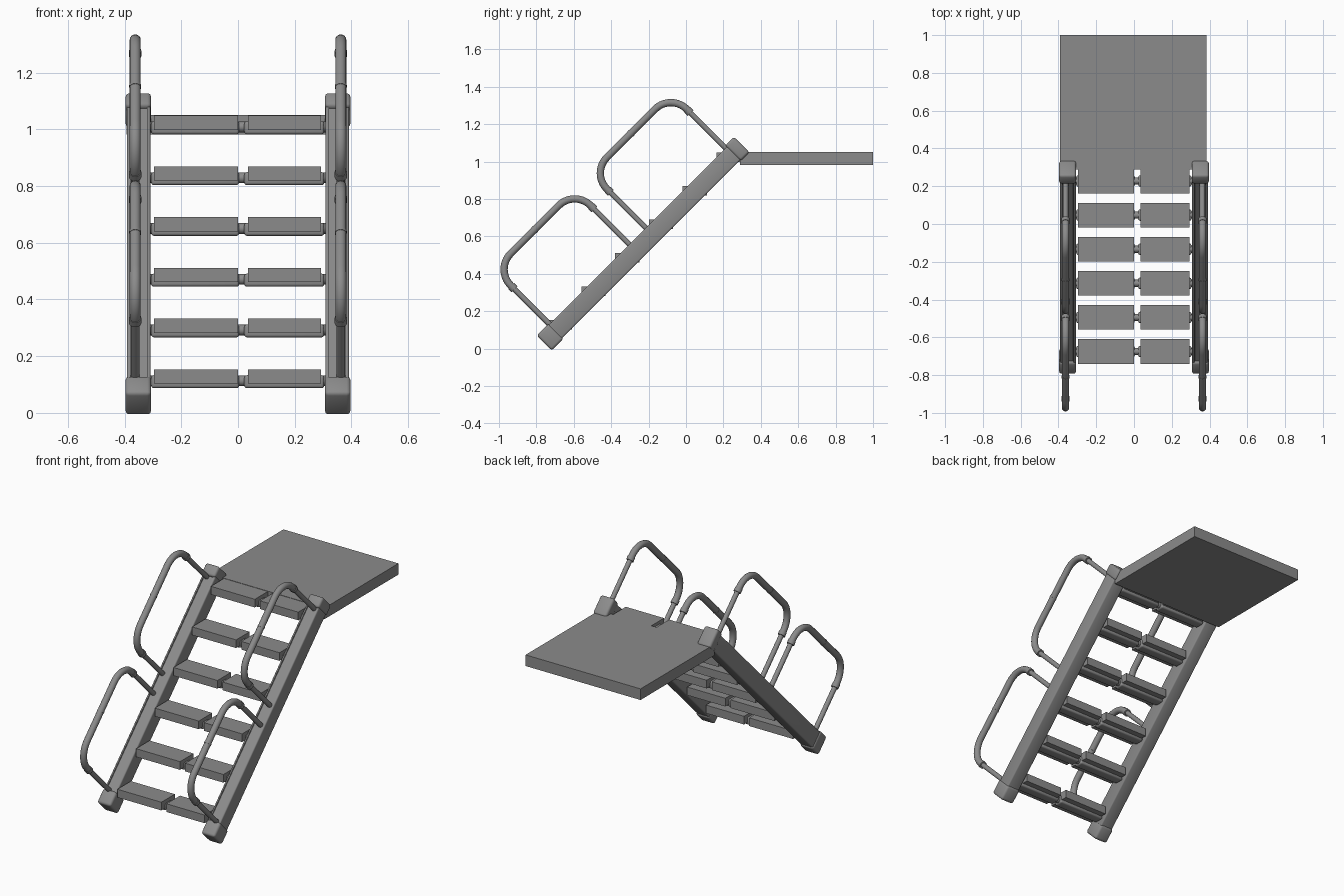
import bpy, bmesh, math
from mathutils import Matrix, Vector

cube = bpy.data.objects.get("Cube")
if cube:
    bpy.data.objects.remove(cube, do_unlink=True)

grey = bpy.data.materials.new("metal_grey")
grey.use_nodes = True
tone = (0.26, 0.26, 0.26, 1)
grey.diffuse_color = tone
grey.node_tree.nodes["Principled BSDF"].inputs["Base Color"].default_value = tone

FLAT = Matrix.Identity(4)
SLOPE = Matrix.Rotation(math.radians(45), 4, 'X')  # y runs up the stair, z away from it


def finish(bm, name, matrix=FLAT, smooth=False):
    bmesh.ops.recalc_face_normals(bm, faces=bm.faces)
    bm.transform(matrix)
    mesh = bpy.data.meshes.new(name)
    bm.to_mesh(mesh)
    bm.free()
    mesh.materials.append(grey)
    obj = bpy.data.objects.new(name, mesh)
    bpy.context.collection.objects.link(obj)
    if smooth:
        bpy.ops.object.select_all(action='DESELECT')
        obj.select_set(True)
        bpy.context.view_layer.objects.active = obj
        bpy.ops.object.shade_smooth_by_angle(angle=math.radians(40))
    return obj


def box(name, x, y, z, matrix=FLAT, bevel=0.0, groove=False):
    bm = bmesh.new()
    bmesh.ops.create_cube(bm, size=1)
    for v in bm.verts:
        for axis, (low, high) in enumerate((x, y, z)):
            v.co[axis] = low if v.co[axis] < 0 else high
    if bevel:
        bmesh.ops.bevel(bm, geom=bm.edges[:], offset=bevel, segments=3,
                        profile=0.5, affect='EDGES')
    if groove:
        # shallow channel along the upper face
        bm.normal_update()
        top = max(bm.faces, key=lambda f: f.calc_center_median().z)
        bmesh.ops.inset_region(bm, faces=[top], thickness=0.006)
        bmesh.ops.inset_region(bm, faces=[top], thickness=0.002, depth=-0.006)
    return finish(bm, name, matrix, bevel > 0)


def tube(name, path, radius, matrix=FLAT, sides=16):
    """Sweep a circle along a planar path in the x = constant plane."""
    bm = bmesh.new()
    pts = [Vector(p) for p in path]
    rings = []
    for i, p in enumerate(pts):
        t = (pts[min(i + 1, len(pts) - 1)] - pts[max(i - 1, 0)]).normalized()
        a = Vector((1, 0, 0)) if abs(t.x) < 0.5 else Vector((0, 1, 0))
        b = t.cross(a)
        turns = [2 * math.pi * k / sides for k in range(sides)]
        rings.append([bm.verts.new(p + radius * (a * math.cos(s) + b * math.sin(s))) for s in turns])
    for r, q in zip(rings, rings[1:]):
        for k in range(sides):
            n = (k + 1) % sides
            bm.faces.new((r[k], r[n], q[n], q[k]))
    bm.faces.new(rings[0])
    bm.faces.new(rings[-1])
    return finish(bm, name, matrix, True)


def handrail(name, x, shift):
    low, high, top, bend = -0.424 + shift, 0.18 + shift, 1.022, 0.12
    foot, collar = 0.59, 0.885
    # thick rounded grip
    path = [(x, low, collar)]
    for centre, start in ((low + bend, 180), (high - bend, 90)):
        for k in range(11):
            s = math.radians(start - 9 * k)
            path.append((x, centre + bend * math.cos(s), top - bend + bend * math.sin(s)))
    path.append((x, high, collar))
    tube(name + "_grip", path, 0.0195, SLOPE)
    # thin legs with end collars
    for label, y in (("lower", low), ("upper", high)):
        tube(f"{name}_{label}_leg", [(x, y, foot), (x, y, collar + 0.02)], 0.0145, SLOPE)
        tube(f"{name}_{label}_collar", [(x, y, collar - 0.012), (x, y, collar + 0.012)], 0.022, SLOPE)
    # joint ring in the middle of the grip
    mid = (low + high) / 2
    tube(name + "_joint", [(x, mid - 0.006, top), (x, mid + 0.006, top)], 0.021, SLOPE)


# Stringers and handrails, one set per side
for side, s in (("left", 1), ("right", -1)):
    span = tuple(sorted((s * 0.308, s * 0.392)))
    cap = tuple(sorted((s * 0.306, s * 0.397)))
    box(side + "_stringer", span, (-0.5, 0.97), (0.508, 0.608), SLOPE, 0.008, True)
    box(side + "_bottom_cap", cap, (-0.515, -0.425), (0.5, 0.614), SLOPE, 0.014)
    box(side + "_top_cap", cap, (0.915, 0.982), (0.502, 0.62), SLOPE, 0.014)
    handrail(side + "_lower_handrail", s * 0.3625, 0)
    handrail(side + "_upper_handrail", s * 0.3625, 0.728)

# Split treads on cross rods
for i in range(6):
    y, z = -0.675 + 0.1805 * i, 0.153 + 0.179 * i
    tube(f"tread_rod_{i + 1}", [(-0.33, y, z - 0.04), (0.33, y, z - 0.04)], 0.019)
    for side, slab, rib in (("right", (-0.297, 0.0), (-0.306, 0.004)),
                            ("left", (0.035, 0.293), (0.022, 0.304))):
        box(f"{side}_tread_{i + 1}", slab, (y - 0.065, y + 0.065), (z - 0.05, z))
        box(f"{side}_tread_rib_{i + 1}", rib, (y - 0.03, y + 0.03), (z - 0.066, z - 0.02), FLAT, 0.01)

# Landing at the top
box("landing_platform", (-0.393, 0.384), (0.288, 1.0), (0.982, 1.05))
